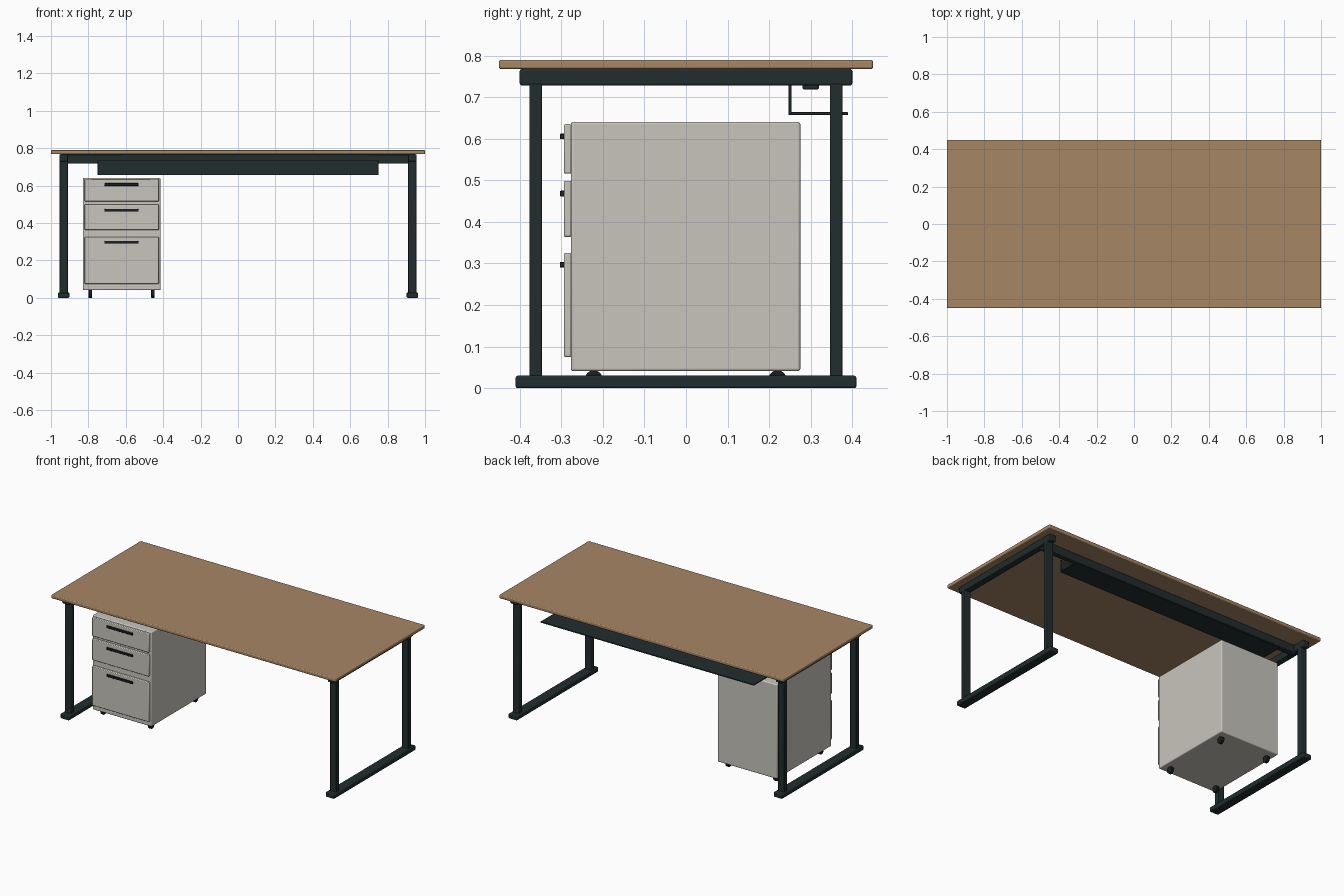
import bpy, math

if "Cube" in bpy.data.objects:
    bpy.data.objects.remove(bpy.data.objects["Cube"])


def material(name, color):
    m = bpy.data.materials.new(name)
    m.diffuse_color = (*color, 1)
    m.use_nodes = True
    m.node_tree.nodes["Principled BSDF"].inputs["Base Color"].default_value = m.diffuse_color
    return m


WOOD = material("warm_wood", (0.38, 0.24, 0.13))
STEEL = material("dark_steel", (0.016, 0.026, 0.027))
GREY = material("light_grey", (0.58, 0.56, 0.51))
BLACK = material("black", (0.01, 0.013, 0.013))


def finish(ob, name, mat, bevel, segments):
    ob.name = name
    ob.data.materials.append(mat)
    if bevel:
        mod = ob.modifiers.new("rounded_edges", "BEVEL")
        mod.width = bevel
        mod.segments = segments
        mod.limit_method = "ANGLE"
    bpy.ops.object.shade_smooth_by_angle(angle=math.radians(35))
    return ob


def box(name, x, y, z, mat, bevel=0.004, segments=2):
    """Box from (min, max) ranges on each axis."""
    bpy.ops.mesh.primitive_cube_add(size=1)
    ob = bpy.context.object
    ob.location = [(a + b) / 2 for a, b in (x, y, z)]
    ob.scale = [b - a for a, b in (x, y, z)]
    bpy.ops.object.transform_apply(location=False, rotation=False, scale=True)
    return finish(ob, name, mat, bevel, segments)


def wheel(name, x, y, radius, width):
    bpy.ops.mesh.primitive_cylinder_add(vertices=24, radius=radius, depth=width,
                                        location=(x, y, radius),
                                        rotation=(0, math.pi / 2, 0))
    return finish(bpy.context.object, name, BLACK, 0.002, 2)


# Desktop
box("desktop", (-1, 1), (-0.45, 0.45), (0.768, 0.79), WOOD, 0.005, 3)

# Side frames: foot bar, two legs and top rail
for side, s in (("left", -1), ("right", 1)):
    def span(a, b):
        return sorted((s * a, s * b))
    box(f"{side}_foot_bar", span(0.902, 0.962), (-0.41, 0.41), (0, 0.03), STEEL, 0.005)
    box(f"{side}_top_rail", span(0.91, 0.955), (-0.40, 0.40), (0.728, 0.768), STEEL, 0.005)
    for end, y in (("front", -0.3615), ("back", 0.3615)):
        box(f"{side}_{end}_leg", span(0.91, 0.955), (y - 0.015, y + 0.015),
            (0.025, 0.735), STEEL)

# Rear cross beam and cable tray
box("cross_beam", (-0.93, 0.93), (0.28, 0.32), (0.718, 0.768), STEEL, 0.005)
box("cable_tray_floor", (-0.75, 0.75), (0.247, 0.39), (0.657, 0.664), STEEL, 0.001, 1)
box("cable_tray_wall", (-0.75, 0.75), (0.247, 0.254), (0.657, 0.735), STEEL, 0.001, 1)

# Drawer cabinet
box("cabinet_body", (-0.83, -0.414), (-0.277, 0.275), (0.041, 0.641), GREY, 0.006, 3)
drawers = (("top", 0.516, 0.635, 0.606), ("middle", 0.364, 0.499, 0.468),
           ("bottom", 0.075, 0.325, 0.297))
for name, low, high, grip in drawers:
    box(f"{name}_drawer_front", (-0.821, -0.423), (-0.294, -0.275), (low, high), GREY)
    box(f"{name}_drawer_handle", (-0.714, -0.532), (-0.303, -0.292),
        (grip - 0.007, grip + 0.007), BLACK, 0.002)

# Cabinet castors
for end, y in (("front", -0.222), ("back", 0.22)):
    for side, x in (("left", -0.79), ("right", -0.455)):
        wheel(f"{end}_{side}_castor", x, y, 0.0215, 0.018)
